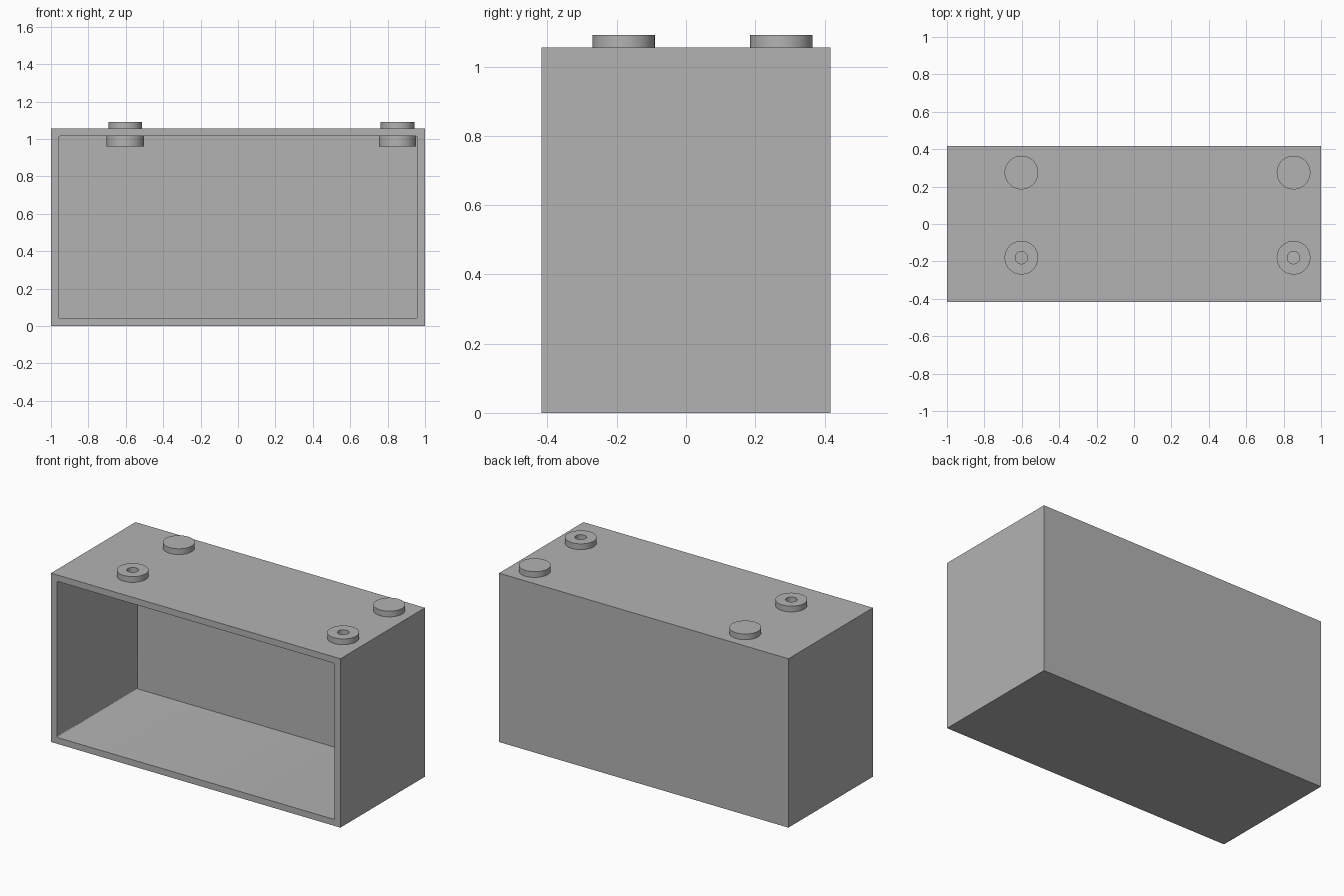
import bpy
import math

if "Cube" in bpy.data.objects:
    bpy.data.objects.remove(bpy.data.objects["Cube"], do_unlink=True)

WIDTH, DEPTH, HEIGHT, WALL = 2.0, 0.834, 1.055, 0.04
CEILING = HEIGHT - WALL
FRONT_Y, BACK_Y = -0.18, 0.275
HOLE_RADIUS = 0.033

grey = bpy.data.materials.new("plain grey")
grey.use_nodes = True
colour = (0.45, 0.45, 0.45, 1)
grey.diffuse_color = colour
grey.node_tree.nodes["Principled BSDF"].inputs["Base Color"].default_value = colour


def box(name, low, high):
    centre = [(a + b) / 2 for a, b in zip(low, high)]
    bpy.ops.mesh.primitive_cube_add(size=1, location=centre)
    ob = bpy.context.object
    ob.name = name
    ob.scale = [b - a for a, b in zip(low, high)]
    bpy.ops.object.transform_apply(location=False, rotation=False, scale=True)
    ob.data.materials.append(grey)
    return ob


def disc(name, x, y, radius, low, high):
    bpy.ops.mesh.primitive_cylinder_add(
        vertices=48, radius=radius, depth=high - low, location=(x, y, (low + high) / 2))
    ob = bpy.context.object
    ob.name = name
    ob.data.materials.append(grey)
    return ob


def cut(target, cutter):
    mod = target.modifiers.new("cut", "BOOLEAN")
    mod.operation = "DIFFERENCE"
    mod.solver = "EXACT"
    mod.object = cutter
    bpy.context.view_layer.objects.active = target
    bpy.ops.object.modifier_apply(modifier=mod.name)


def smooth(ob):
    bpy.ops.object.select_all(action="DESELECT")
    ob.select_set(True)
    bpy.context.view_layer.objects.active = ob
    bpy.ops.object.shade_smooth_by_angle(angle=math.radians(30))


# Hollow case, open at the front
hx, hy = WIDTH / 2, DEPTH / 2
case = box("case", (-hx, -hy, 0), (hx, hy, HEIGHT))
cavity = box("cavity_cutter", (-hx + WALL, -hy - 0.1, WALL), (hx - WALL, hy - WALL, CEILING))

# Slightly rounded long corners of the cavity
weights = cavity.data.attributes.new("bevel_weight_edge", "FLOAT", "EDGE")
for edge in cavity.data.edges:
    a, b = (cavity.data.vertices[i].co for i in edge.vertices)
    weights.data[edge.index].value = 1.0 if abs(a.y - b.y) > 0.1 else 0.0
bevel = cavity.modifiers.new("round", "BEVEL")
bevel.limit_method = "WEIGHT"
bevel.width = 0.01
bevel.segments = 3
cut(case, cavity)
bpy.data.objects.remove(cavity, do_unlink=True)

# Studs on the roof and bosses under it; the front pair is drilled through
for side, x in (("right", -0.602), ("left", 0.853)):
    for end, y in (("front", FRONT_Y), ("back", BACK_Y)):
        stud = disc(f"{end}_{side}_stud", x, y, 0.09, HEIGHT, 1.091)
        boss = disc(f"{end}_{side}_boss", x, y, 0.1, 0.96, CEILING)
        if end == "front":
            drill = disc("drill_cutter", x, y, HOLE_RADIUS, 0.9, 1.2)
            for part in (case, stud, boss):
                cut(part, drill)
            bpy.data.objects.remove(drill, do_unlink=True)
        smooth(stud)
        smooth(boss)
smooth(case)
